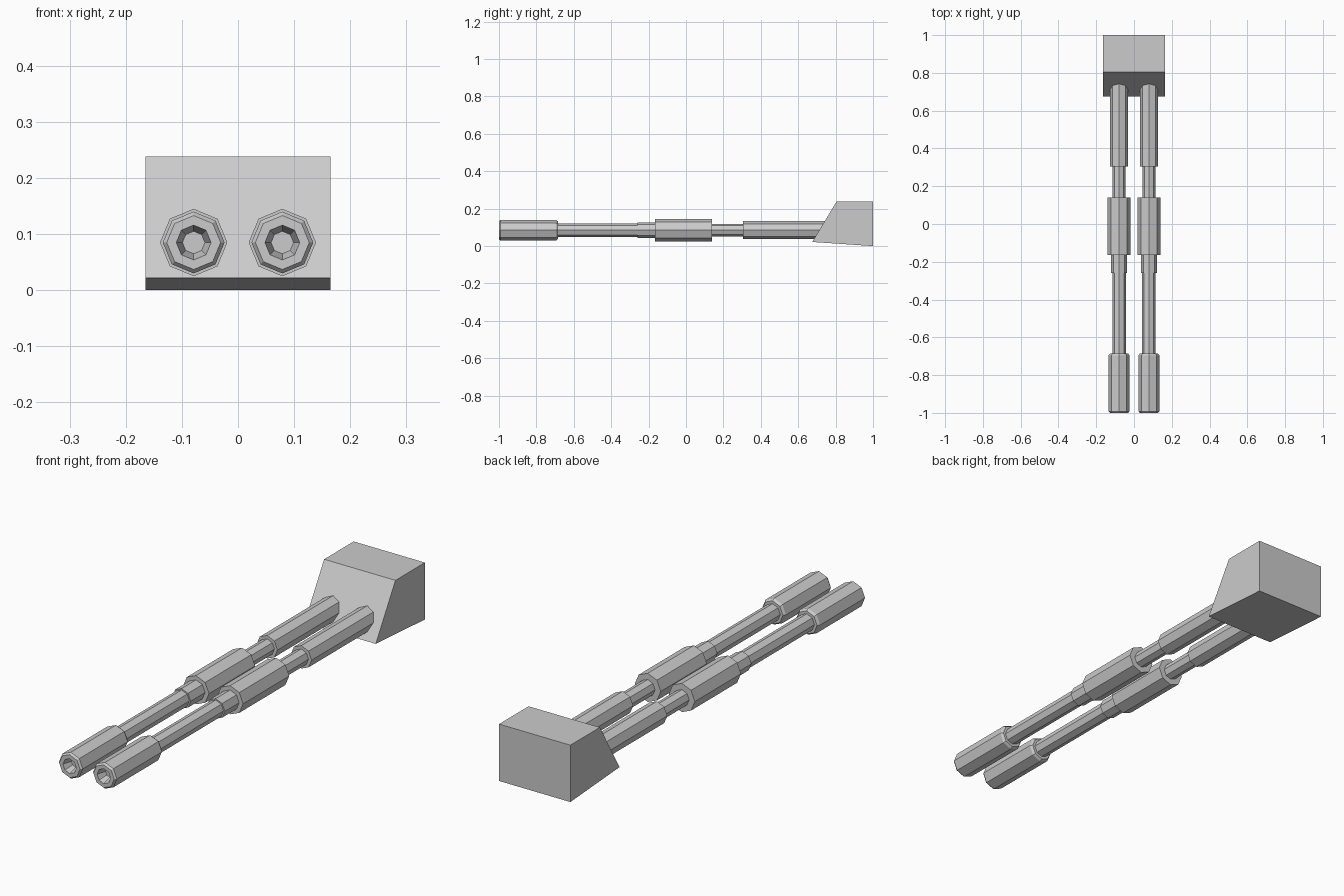
import bpy, bmesh
from math import cos, sin, pi

if "Cube" in bpy.data.objects:
    bpy.data.objects.remove(bpy.data.objects["Cube"])

SIDES = 8
BARREL_X, BARREL_Z = 0.079, 0.085


def finish(name, bm):
    bmesh.ops.recalc_face_normals(bm, faces=bm.faces)
    mesh = bpy.data.meshes.new(name)
    bm.to_mesh(mesh)
    bm.free()
    obj = bpy.data.objects.new(name, mesh)
    bpy.context.collection.objects.link(obj)
    return obj


def lathe_along_y(name, profile, x, z):
    """Octagonal lathe: profile is (y, radius) pairs, capped at both ends."""
    bm = bmesh.new()
    rings = []
    for y, r in profile:
        rings.append([bm.verts.new((x + r * cos(2 * pi * i / SIDES), y,
                                    z + r * sin(2 * pi * i / SIDES)))
                      for i in range(SIDES)])
    for a, b in zip(rings, rings[1:]):
        for i in range(SIDES):
            j = (i + 1) % SIDES
            bm.faces.new((a[i], a[j], b[j], b[i]))
    bm.faces.new(rings[0])
    bm.faces.new(rings[-1])
    return finish(name, bm)


def mirrored(obj):
    # the second barrel sits at the same distance on the other side of x = 0
    obj.modifiers.new("Mirror", 'MIRROR')
    return obj


# Mounting block: sloped-front wedge extruded across x
bm = bmesh.new()
outline = [(0.675, 0.022), (1.0, 0.0), (1.0, 0.238), (0.805, 0.238)]
base = bm.faces.new([bm.verts.new((-0.165, y, z)) for y, z in outline])
side = bmesh.ops.extrude_face_region(bm, geom=[base])
bmesh.ops.translate(bm, vec=(0.33, 0, 0),
                    verts=[v for v in side["geom"] if isinstance(v, bmesh.types.BMVert)])
finish("mounting_block", bm)

# Barrels: bore floor, muzzle, tube, collar, sleeve, neck and rear section
barrel_profile = [
    (-0.96, 0.020), (-1.0, 0.031),                    # tapered bore
    (-1.0, 0.048), (-0.992, 0.055),                   # bevelled muzzle lip
    (-0.695, 0.055), (-0.685, 0.048), (-0.685, 0.036),
    (-0.26, 0.036), (-0.26, 0.042),                   # tube to collar
    (-0.165, 0.042), (-0.165, 0.060),                 # collar to sleeve
    (0.14, 0.060), (0.14, 0.034),                     # sleeve to neck
    (0.305, 0.034), (0.305, 0.048),                   # neck to rear section
    (0.76, 0.048),                                    # ends inside the block
]
mirrored(lathe_along_y("barrels", barrel_profile, BARREL_X, BARREL_Z))
